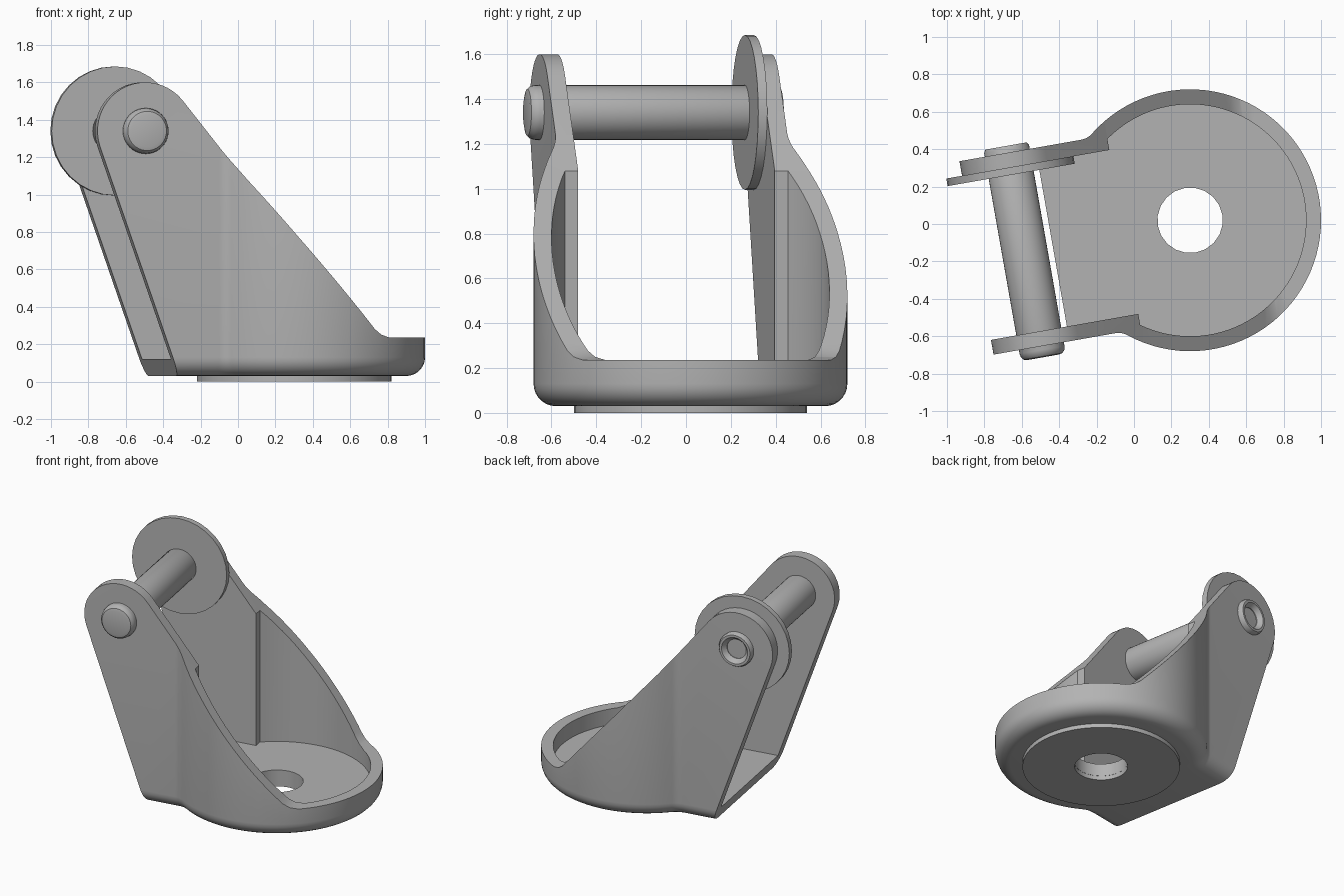
import bpy, bmesh
from math import radians, sin, cos, sqrt, atan2, pi
from mathutils import Matrix, Vector

old = bpy.data.objects.get("Cube")
if old:
    bpy.data.objects.remove(old, do_unlink=True)

# The bracket is built along its own axes, then turned and placed
PLACE = Matrix.Translation((0.3, 0.02, 0)) @ Matrix.Rotation(radians(10), 4, 'Z')

steel = bpy.data.materials.new("grey_steel")
steel.use_nodes = True
GREY = (0.45, 0.45, 0.45, 1)
steel.diffuse_color = GREY
steel.node_tree.nodes["Principled BSDF"].inputs["Base Color"].default_value = GREY


def loft(name, rings, closed=False):
    """Skin rings of equal point count; cap the ends or close the loop."""
    bm = bmesh.new()
    rows = [[bm.verts.new(PLACE @ Vector(p)) for p in ring] for ring in rings]
    pairs = list(zip(rows, rows[1:]))
    if closed:
        pairs.append((rows[-1], rows[0]))
    else:
        bm.faces.new(rows[0])
        bm.faces.new(rows[-1])
    n = len(rows[0])
    for a, b in pairs:
        for i in range(n):
            j = (i + 1) % n
            bm.faces.new((a[i], a[j], b[j], b[i]))
    bmesh.ops.recalc_face_normals(bm, faces=bm.faces)
    mesh = bpy.data.meshes.new(name)
    bm.to_mesh(mesh)
    bm.free()
    obj = bpy.data.objects.new(name, mesh)
    bpy.context.collection.objects.link(obj)
    return obj


def arc(cx, cy, r, a0, a1, n):
    return [(cx + r * cos(a0 + (a1 - a0) * i / n),
             cy + r * sin(a0 + (a1 - a0) * i / n)) for i in range(n + 1)]


def turned(name, profile, axle=False, segs=40, closed=False):
    """Lathe (radius, height) pairs about z, or about the axle line."""
    rings = []
    for r, h in profile:
        circle = arc(0, 0, r, 0, 2 * pi, segs)[:-1]
        rings.append([(AXLE_X + a, h, AXLE_Z + b) if axle else (a, b, h)
                      for a, b in circle])
    return loft(name, rings, closed)


def finish(obj, angle=35):
    obj.data.materials.clear()
    obj.data.materials.append(steel)
    bpy.ops.object.select_all(action='DESELECT')
    obj.select_set(True)
    bpy.context.view_layer.objects.active = obj
    bpy.ops.object.shade_smooth_by_angle(angle=radians(angle))


def carve(obj, cutter, operation):
    mod = obj.modifiers.new("carve", 'BOOLEAN')
    mod.operation = operation
    mod.solver = 'EXACT'
    mod.object = cutter
    deps = bpy.context.evaluated_depsgraph_get()
    mesh = bpy.data.meshes.new_from_object(obj.evaluated_get(deps))
    obj.modifiers.clear()
    obj.data = mesh
    bpy.data.objects.remove(cutter, do_unlink=True)


AXLE_X, AXLE_Z = -0.9, 1.34
CUP, ARM, FILLET, WALL = 0.70, 0.525, 0.1, 0.08
BOTTOM, FLOOR, RIM, ROUND = 0.03, 0.12, 0.235, 0.1


def mirrored(half):
    """Complete an outline given on its -y half, ordered from back to front."""
    return half + [(x, -y) for x, y in reversed(half)]


def outer_plan(inset):
    """Round cup blended into two straight arms, shrunk by inset."""
    fx = -sqrt((CUP + FILLET) ** 2 - (ARM + FILLET) ** 2)
    fy = -(ARM + FILLET)
    a = atan2(-fy, -fx)
    half = [(-1.4, inset - ARM)]
    half += arc(fx, fy, FILLET + inset, pi / 2, a, 8)
    half += arc(0, 0, CUP - inset, a - pi, -0.03, 32)
    return mirrored(half)


# Bracket: rounded-bottom solid, hollowed and trimmed to its side profile
rings = []
for i in range(8):
    t = pi / 2 * i / 7
    inset = ROUND * (1 - sin(t))
    rings.append([(x, y, BOTTOM + ROUND * (1 - cos(t)))
                  for x, y in outer_plan(inset)])
rings.append([(x, y, 1.8) for x, y in outer_plan(0)])
bracket = loft("fork_bracket", rings)

inner, step = CUP - WALL, -0.36
lip = -sqrt(inner ** 2 - step ** 2)
cavity = mirrored([(-2, WALL - ARM), (step, WALL - ARM)]
                  + arc(0, 0, inner, atan2(lip, step), -0.03, 36))
carve(bracket, loft("cavity_cutter", [[(x, y, z) for x, y in cavity]
                                      for z in (FLOOR, 2)]), 'DIFFERENCE')

side = arc(AXLE_X, AXLE_Z, 0.26, radians(199.3), radians(38.7), 20)
side += [(-0.36, 1.08), (-0.1, 0.775), (0.2, 0.43), (0.3, 0.315), (0.33, 0.28),
         (0.37, 0.25), (0.42, RIM), (0.9, RIM), (0.9, -0.1), (-0.67, -0.1)]
carve(bracket, loft("side_cutter", [[(x, y, z) for x, z in side]
                                    for y in (-1, 1)]), 'INTERSECT')
carve(bracket, turned("hole_cutter", [(0.175, -0.2), (0.175, 0.4)], segs=20),
      'DIFFERENCE')
finish(bracket)

# Mounting pad under the cup, with the same centre hole
pad = turned("mounting_pad", [(0.175, 0), (0.52, 0), (0.52, 0.035), (0.175, 0.035)],
             segs=60, closed=True)
finish(pad)

# Axle: domed head at the front, hollow flared end at the back
axle = turned("axle", [(0.085, -0.585), (0.105, -0.58), (0.118, -0.565),
                       (0.122, -0.545), (0.122, 0.545), (0.112, 0.562),
                       (0.095, 0.562), (0.07, 0.53), (0.07, 0.44)], axle=True)
finish(axle)

# Large washer against the inside of the rear arm
washer = turned("washer", [(0.345, 0.405), (0.345, 0.446)], axle=True, segs=32)
finish(washer)
